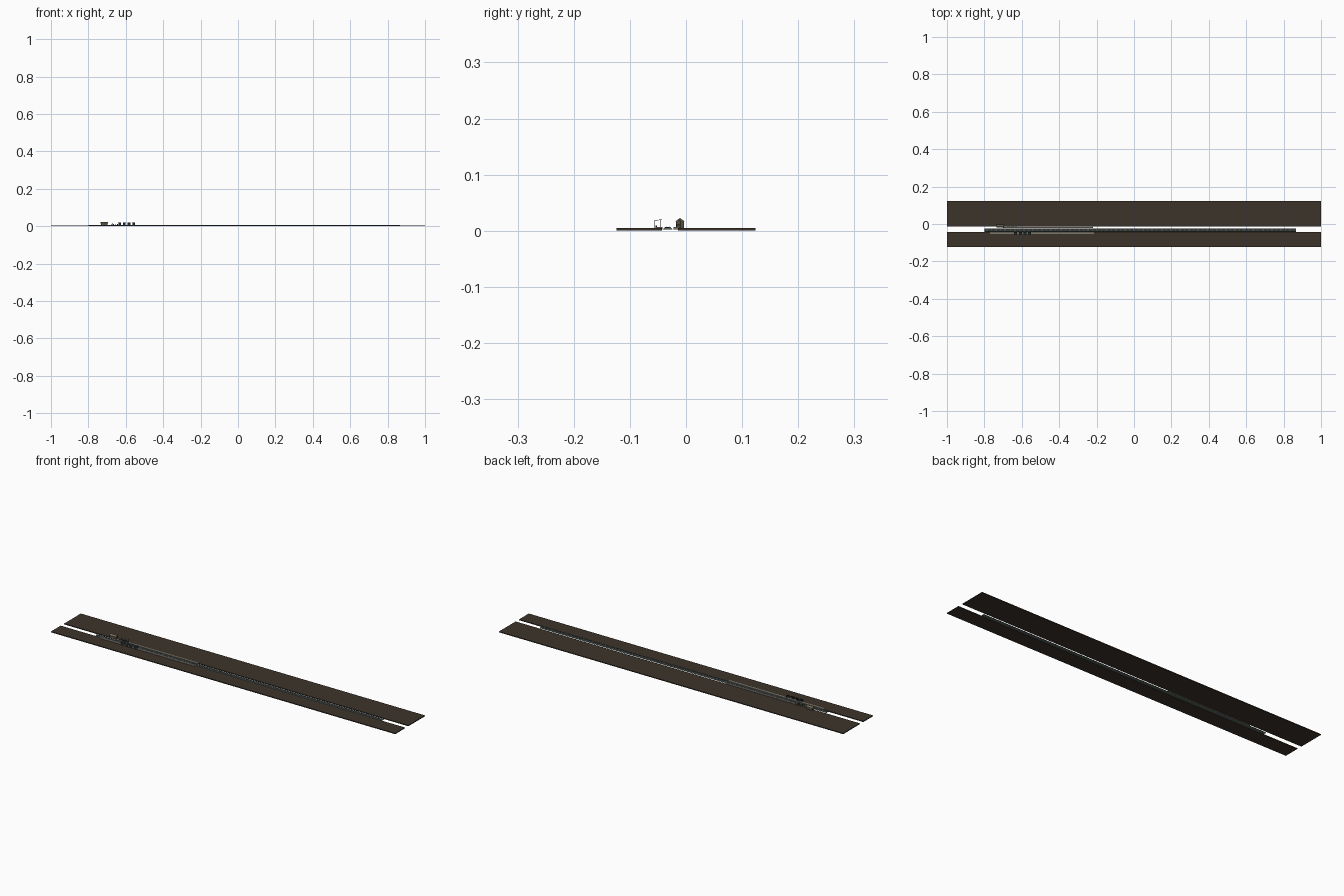
import bpy, bmesh

if "Cube" in bpy.data.objects:
    bpy.data.objects.remove(bpy.data.objects["Cube"])

def mat(name, r, g, b):
    m = bpy.data.materials.new(name)
    m.diffuse_color = (r, g, b, 1)
    m.use_nodes = True
    m.node_tree.nodes["Principled BSDF"].inputs["Base Color"].default_value = m.diffuse_color
    return m

EARTH = mat("earth", 0.045, 0.034, 0.024)
BALLAST = mat("ballast", 0.10, 0.13, 0.12)
STEEL = mat("steel", 0.30, 0.38, 0.42)
WOOD = mat("dark_wood", 0.03, 0.025, 0.02)
STONE = mat("platform_stone", 0.20, 0.18, 0.15)
DARK = mat("dark_metal", 0.02, 0.03, 0.03)
WALL = mat("wall", 0.09, 0.075, 0.05)
ROOF = mat("roof", 0.22, 0.17, 0.10)
GLASS = mat("glass", 0.08, 0.16, 0.18)

def finish(bm, name, m):
    bmesh.ops.recalc_face_normals(bm, faces=bm.faces)
    me = bpy.data.meshes.new(name)
    bm.to_mesh(me)
    bm.free()
    me.materials.append(m)
    ob = bpy.data.objects.new(name, me)
    bpy.context.collection.objects.link(ob)
    return ob

def boxes(name, m, items):
    """Boxes given as (x0, x1, y0, y1, z0, z1), joined in one object."""
    bm = bmesh.new()
    for x0, x1, y0, y1, z0, z1 in items:
        vs = bmesh.ops.create_cube(bm, size=1)["verts"]
        for v in vs:
            v.co = (x1 if v.co.x > 0 else x0, y1 if v.co.y > 0 else y0, z1 if v.co.z > 0 else z0)
    return finish(bm, name, m)

def prism(name, m, profile, x0, x1):
    """Extrude a (y, z) profile along x."""
    bm = bmesh.new()
    f = bm.faces.new([bm.verts.new((x0, y, z)) for y, z in profile])
    r = bmesh.ops.extrude_face_region(bm, geom=[f])
    for v in r["geom"]:
        if isinstance(v, bmesh.types.BMVert):
            v.co.x = x1
    return finish(bm, name, m)

# Ground on both sides of the cutting
boxes("ground_back", EARTH, [(-1, 1, -0.0145, 0.1235, 0, 0.0045)])
boxes("ground_front", EARTH, [(-1, 1, -0.1235, -0.043, 0, 0.0045)])

# Railway: raised bed, sleepers, two rails
X0, X1, YC = -0.80, 0.865, -0.0325
prism("track_bed", BALLAST, [(YC - 0.0095, 0.002), (YC + 0.0095, 0.002),
      (YC + 0.006, 0.0055), (YC - 0.006, 0.0055)], X0, X1)
sleeper = boxes("sleepers", WOOD, [(X0 + 0.001, X0 + 0.003, YC - 0.005, YC + 0.005, 0.005, 0.0063)])
arr = sleeper.modifiers.new("row", "ARRAY")
arr.use_relative_offset = False
arr.use_constant_offset = True
arr.constant_offset_displace = (0.006, 0, 0)
arr.count = 277
boxes("rails", STEEL, [(X0, X1, YC + s * 0.003 - 0.0004, YC + s * 0.003 + 0.0004, 0.0062, 0.0075)
                       for s in (-1, 1)])

# Platforms
boxes("front_platform", STONE, [(-0.77, -0.215, -0.054, -0.042, 0.002, 0.0065)])
boxes("back_platform", STONE, [(-0.70, -0.22, -0.0225, -0.012, 0.002, 0.0065)])

# Station house with gable roof
hx0, hx1, hy0, hy1 = -0.733, -0.697, -0.0175, -0.004
prism("house_walls", WALL, [(hy0, 0.004), (hy1, 0.004), (hy1, 0.0165),
      ((hy0 + hy1) / 2, 0.0215), (hy0, 0.0165)], hx0, hx1)
yc = (hy0 + hy1) / 2
prism("house_roof", ROOF, [(hy0 - 0.0015, 0.0157), (yc, 0.0215), (hy1 + 0.0015, 0.0157),
      (hy1 + 0.0015, 0.0167), (yc, 0.0228), (hy0 - 0.0015, 0.0167)], hx0 - 0.0015, hx1 + 0.0015)
wins = []
for i in range(4):
    x = hx0 + 0.004 + i * 0.0085
    for y in (hy0, hy1):
        wins.append((x, x + 0.004, y - 0.0004, y + 0.0004, 0.0095, 0.014))
boxes("house_windows", GLASS, wins)

# Shelters on the front platform: posts, back wall, slanted roof
for i in range(4):
    x = -0.64 + i * 0.025
    boxes("shelter_frame", DARK,
          [(x, x + 0.014, -0.0562, -0.0555, 0.0045, 0.0175)] +
          [(x + d, x + d + 0.0008, -0.0455, -0.0447, 0.006, 0.019) for d in (0, 0.0132)])
    prism("shelter_roof", DARK, [(-0.0568, 0.0172), (-0.0425, 0.0198),
          (-0.0425, 0.0206), (-0.0568, 0.018)], x - 0.001, x + 0.015)
    boxes("bench", WOOD, [(x + 0.002, x + 0.012, -0.0545, -0.0515, 0.0085, 0.0093),
                          (x + 0.003, x + 0.004, -0.054, -0.052, 0.006, 0.0085),
                          (x + 0.010, x + 0.011, -0.054, -0.052, 0.006, 0.0085)])

# Crates and signal posts on the back platform
boxes("crates", WALL, [(-0.68 + i * 0.011, -0.674 + i * 0.011, -0.017, -0.011,
                        0.0045, 0.010 + 0.002 * (i % 2)) for i in range(5)])
boxes("lamp_posts", DARK, [b for i in range(3) for b in (
    (-0.67 + i * 0.02, -0.669 + i * 0.02, -0.0105, -0.0095, 0.0045, 0.018),
    (-0.671 + i * 0.02, -0.668 + i * 0.02, -0.013, -0.0095, 0.017, 0.0185))])
